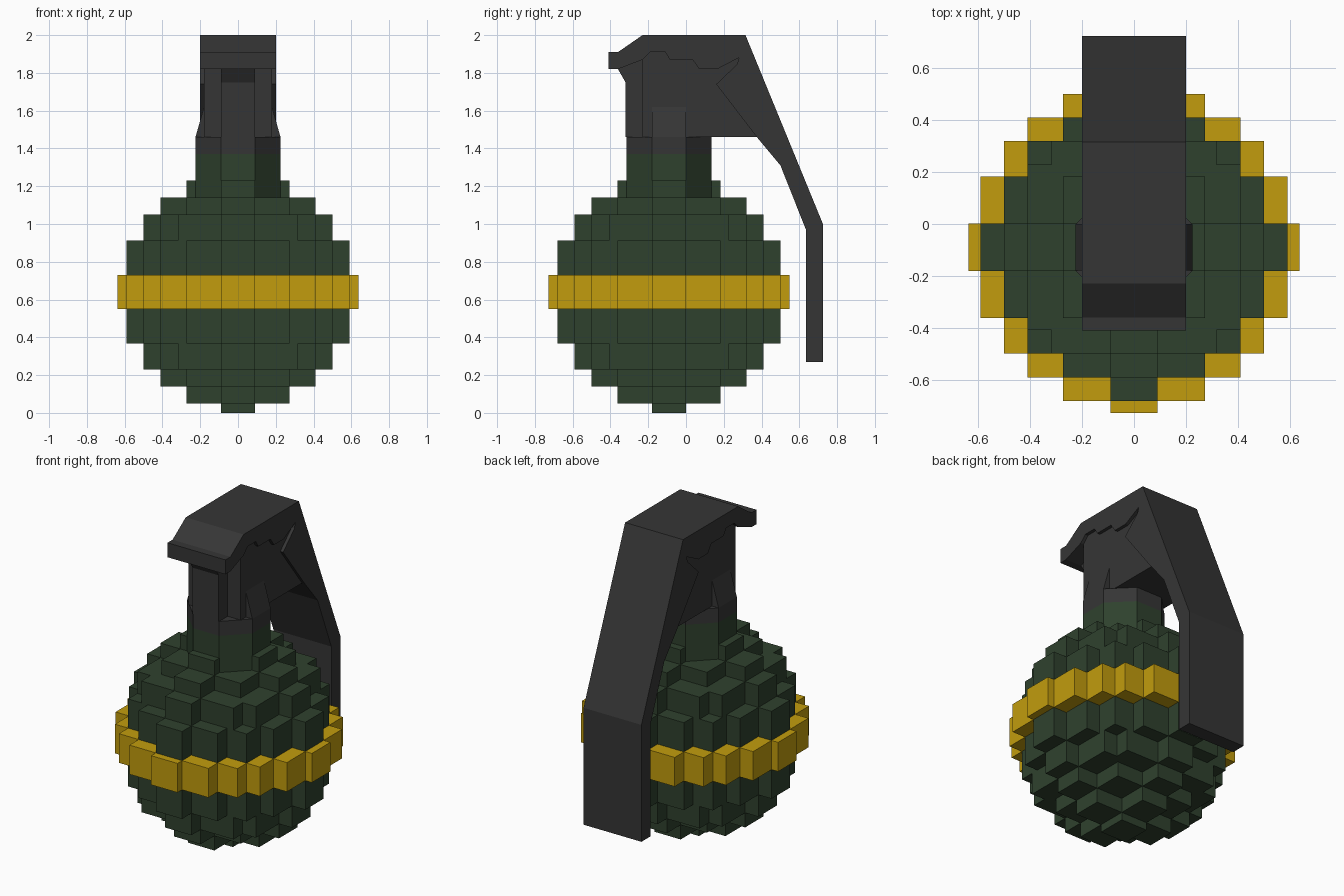
import bpy, bmesh
from mathutils import Vector

if "Cube" in bpy.data.objects:
    bpy.data.objects.remove(bpy.data.objects["Cube"], do_unlink=True)


def material(name, rgb):
    m = bpy.data.materials.new(name)
    m.use_nodes = True
    m.diffuse_color = (*rgb, 1)
    b = m.node_tree.nodes["Principled BSDF"]
    b.inputs["Base Color"].default_value = (*rgb, 1)
    b.inputs["Roughness"].default_value = 0.8
    return m


GREEN = material("olive green", (0.028, 0.053, 0.027))
YELLOW = material("mustard yellow", (0.54, 0.335, 0.004))
GRAY = material("charcoal gray", (0.036, 0.036, 0.036))


def prism(bm, base, offset):
    """Extrude a closed outline of 3D points along an offset."""
    n = len(base)
    a = [bm.verts.new(p) for p in base]
    b = [bm.verts.new(Vector(p) + Vector(offset)) for p in base]
    bm.faces.new(a[::-1])
    bm.faces.new(b)
    for i in range(n):
        j = (i + 1) % n
        bm.faces.new((a[i], a[j], b[j], b[i]))


def finish(name, bm, mat):
    bmesh.ops.recalc_face_normals(bm, faces=bm.faces)
    me = bpy.data.meshes.new(name)
    bm.to_mesh(me)
    bm.free()
    me.materials.append(mat)
    ob = bpy.data.objects.new(name, me)
    bpy.context.collection.objects.link(ob)
    return ob


def side_plate(name, outline, half_width, mat):
    """Part with a (y, z) side outline, spanning x symmetrically."""
    bm = bmesh.new()
    prism(bm, [(-half_width, y, z) for y, z in outline], (2 * half_width, 0, 0))
    return finish(name, bm, mat)


# Stepped ball, measured in grid units around its centre
U = 0.0455
CY, CZ = -0.09, 0.64


def stepped_outline(corners):
    """Full outline from the outer step corners of one quadrant."""
    quad = []
    for i, (x, y) in enumerate(corners):
        quad.append((x, y))
        if i + 1 < len(corners):
            quad.append((corners[i + 1][0], y))
    pts = quad + [(-x, y) for x, y in quad[::-1]]
    pts += [(-x, -y) for x, y in quad] + [(x, -y) for x, y in quad[::-1]]
    return pts


def layer(bm, corners, z0, z1):
    pts = [(x * U, CY + y * U, CZ + z0 * U) for x, y in stepped_outline(corners)]
    prism(bm, pts, (0, 0, (z1 - z0) * U))


layers = [
    (2, 6, [(13, 2), (11, 6), (9, 9), (6, 11), (2, 13)]),
    (6, 9, [(11, 2), (9, 7), (7, 9), (2, 11)]),
    (9, 11, [(9, 2), (6, 6), (2, 9)]),
    (11, 13, [(6, 2), (2, 6)]),
    (13, 14.06, [(2, 2)]),
]
ball = bmesh.new()
for lo, hi, corners in layers:
    layer(ball, corners, lo, hi)
    layer(ball, corners, -hi, -lo)
finish("ball_body", ball, GREEN)

band = bmesh.new()
layer(band, [(14, 2), (13, 6), (11, 9), (9, 11), (6, 13), (2, 14)], -2, 2)
finish("ball_band", band, YELLOW)


# Octagonal neck in two colours
def neck(name, z0, z1, mat):
    a, b = 0.09, 0.225
    ring = [(b, -a), (b, a), (a, b), (-a, b), (-b, a), (-b, -a), (-a, -b), (a, -b)]
    bm = bmesh.new()
    prism(bm, [(x, CY + y, z0) for x, y in ring], (0, 0, z1 - z0))
    finish(name, bm, mat)


neck("neck_lower", 1.10, 1.37, GREEN)
neck("neck_collar", 1.37, 1.46, GRAY)

# Fuse housing and its narrow front column
side_plate("fuse_housing", [(-0.23, 1.46), (0.375, 1.46), (0.3, 1.95), (-0.23, 1.95)],
           0.18, GRAY)
side_plate("front_column", [(-0.32, 1.46), (-0.22, 1.46), (-0.22, 1.88), (-0.32, 1.84),
                            (-0.36, 1.82), (-0.32, 1.75)], 0.09, GRAY)

# Tapered side tabs rising from the collar
tabs = bmesh.new()
for s in (-1, 1):
    prism(tabs, [(s * 0.15, -0.18, 1.46), (s * 0.225, -0.18, 1.46),
                 (s * 0.18, -0.18, 1.62), (s * 0.15, -0.18, 1.62)], (0, 0.18, 0))
finish("side_tabs", tabs, GRAY)

# Safety lever: top cap, jagged lower edge, bent tail
side_plate("safety_lever", [
    (-0.41, 1.82), (-0.41, 1.91), (-0.36, 1.91), (-0.23, 2.0), (0.315, 2.0),
    (0.725, 1.0), (0.725, 0.27), (0.635, 0.27), (0.635, 0.97), (0.5, 1.31),
    (0.375, 1.46), (0.16, 1.74), (0.27, 1.845), (0.28, 1.88), (0.165, 1.82),
    (0.07, 1.82), (0.035, 1.87), (-0.085, 1.87), (-0.11, 1.91), (-0.19, 1.91),
    (-0.23, 1.87), (-0.36, 1.82)], 0.2, GRAY)
